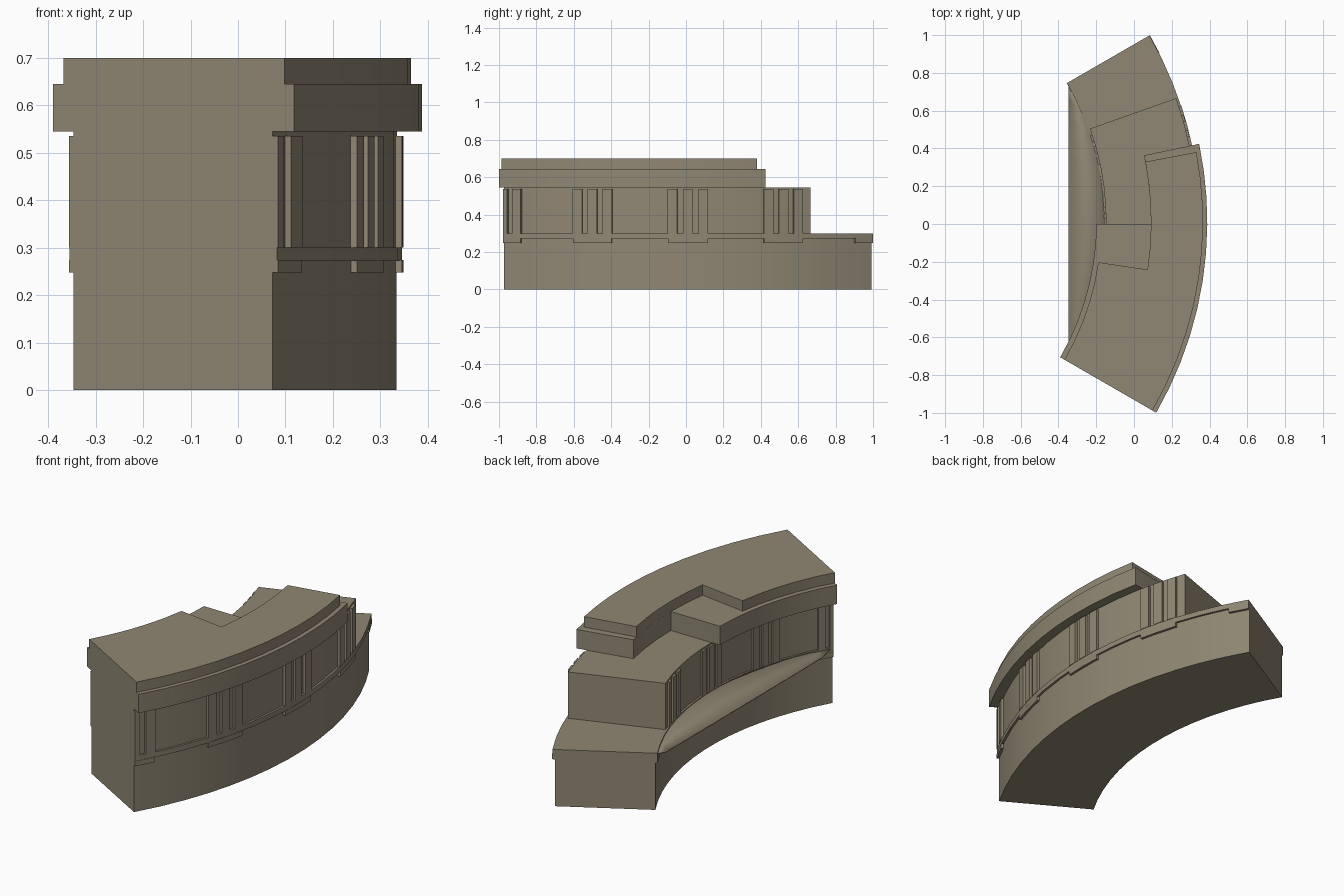
import bpy, bmesh, math

if "Cube" in bpy.data.objects:
    bpy.data.objects.remove(bpy.data.objects["Cube"], do_unlink=True)

# Centre of the ring that the wall is a sixth of
CX, CY = -1.63, 0.01
INNER, OUTER, MIDDLE = 1.482, 1.966, 1.72

stone = bpy.data.materials.new("warm_grey_stone")
stone.use_nodes = True
colour = (0.28, 0.245, 0.175, 1)
stone.diffuse_color = colour
bsdf = stone.node_tree.nodes["Principled BSDF"]
bsdf.inputs["Base Color"].default_value = colour
bsdf.inputs["Roughness"].default_value = 0.9


def polar(r, degrees):
    a = math.radians(degrees)
    return CX + r * math.cos(a), CY + r * math.sin(a)


def steps(a0, a1):
    n = max(1, round((a1 - a0) / 4))
    return [a0 + (a1 - a0) * i / n for i in range(n + 1)]


def outline(spans):
    """Plan outline from (start, end, inner radius, outer radius) spans in order."""
    pts = [polar(ro, a) for a0, a1, ri, ro in spans for a in steps(a0, a1)]
    pts += [polar(ri, a) for a0, a1, ri, ro in reversed(spans)
            for a in reversed(steps(a0, a1))]
    clean = []
    for p in pts:
        if not clean or math.dist(p, clean[-1]) > 1e-5:
            clean.append(p)
    return clean


def finish(name, bm):
    bmesh.ops.recalc_face_normals(bm, faces=bm.faces)
    mesh = bpy.data.meshes.new(name)
    bm.to_mesh(mesh)
    bm.free()
    mesh.materials.append(stone)
    ob = bpy.data.objects.new(name, mesh)
    bpy.context.collection.objects.link(ob)
    bpy.ops.object.select_all(action="DESELECT")
    ob.select_set(True)
    bpy.context.view_layer.objects.active = ob
    bpy.ops.object.shade_smooth_by_angle(angle=math.radians(25))
    return ob


def add_prism(bm, pts, z0, z1):
    face = bm.faces.new([bm.verts.new((x, y, z0)) for x, y in pts])
    ret = bmesh.ops.extrude_face_region(bm, geom=[face], use_keep_orig=True)
    verts = [v for v in ret["geom"] if isinstance(v, bmesh.types.BMVert)]
    bmesh.ops.translate(bm, vec=(0, 0, z1 - z0), verts=verts)


def tier(name, spans, z0, z1):
    bm = bmesh.new()
    add_prism(bm, outline(spans), z0, z1)
    return finish(name, bm)


# Stepped courses of the broken wall, from the ground up
tier("base_course", [(-30, 30, INNER, OUTER)], 0, 0.295)
tier("ledge_band", [(-30, 30, 1.472, 1.977)], 0.272, 0.3)
tier("gallery_wall", [(-30, 19.5, INNER, OUTER)], 0.295, 0.545)
tier("cornice", [(-30, -0.4, 1.431, 2.018), (-0.4, 11.85, MIDDLE, 2.018)], 0.545, 0.645)
tier("top_course", [(-30, -8.4, 1.457, 1.995), (-8.4, 10.7, MIDDLE, 1.995)], 0.645, 0.7)


# Pilasters in threes and the blocks under them, on both curved sides
def both_sides(bm, a0, a1, z0, z1):
    a0, a1 = max(a0, -30), min(a1, 30)
    if a1 - a0 > 0.1:
        for ri, ro in ((1.471, INNER + 0.01), (OUTER - 0.01, 1.979)):
            add_prism(bm, outline([(a0, a1, ri, ro)]), z0, z1)


pilasters, blocks = bmesh.new(), bmesh.new()
for centre in range(-30, 31, 15):
    both_sides(blocks, centre - 3.1, centre + 3.1, 0.248, 0.274)
    if centre < 19:
        for offset in (-2.4, 0, 2.4):
            both_sides(pilasters, centre + offset - 0.75, centre + offset + 0.75, 0.3, 0.536)
finish("pilasters", pilasters)
finish("support_blocks", blocks)

# Shallow sloping shelf that closes the hollow side
bm = bmesh.new()
angles = steps(-30, 30)
chord_x = polar(INNER, 30)[0]
arc = [bm.verts.new((*polar(INNER, a), 0.294)) for a in angles]
edge = [bm.verts.new((chord_x, polar(INNER, a)[1], 0.272)) for a in angles]
for i in range(len(angles) - 1):
    ring = [arc[i], arc[i + 1], edge[i + 1], edge[i]]
    if i == 0:
        ring.remove(edge[0])
    elif i == len(angles) - 2:
        ring.remove(edge[-1])
    bm.faces.new(ring)
bmesh.ops.delete(bm, geom=[v for v in bm.verts if not v.link_faces], context="VERTS")
shelf = finish("inner_shelf", bm)
solid = shelf.modifiers.new("thickness", "SOLIDIFY")
solid.thickness = 0.006
solid.offset = 0
